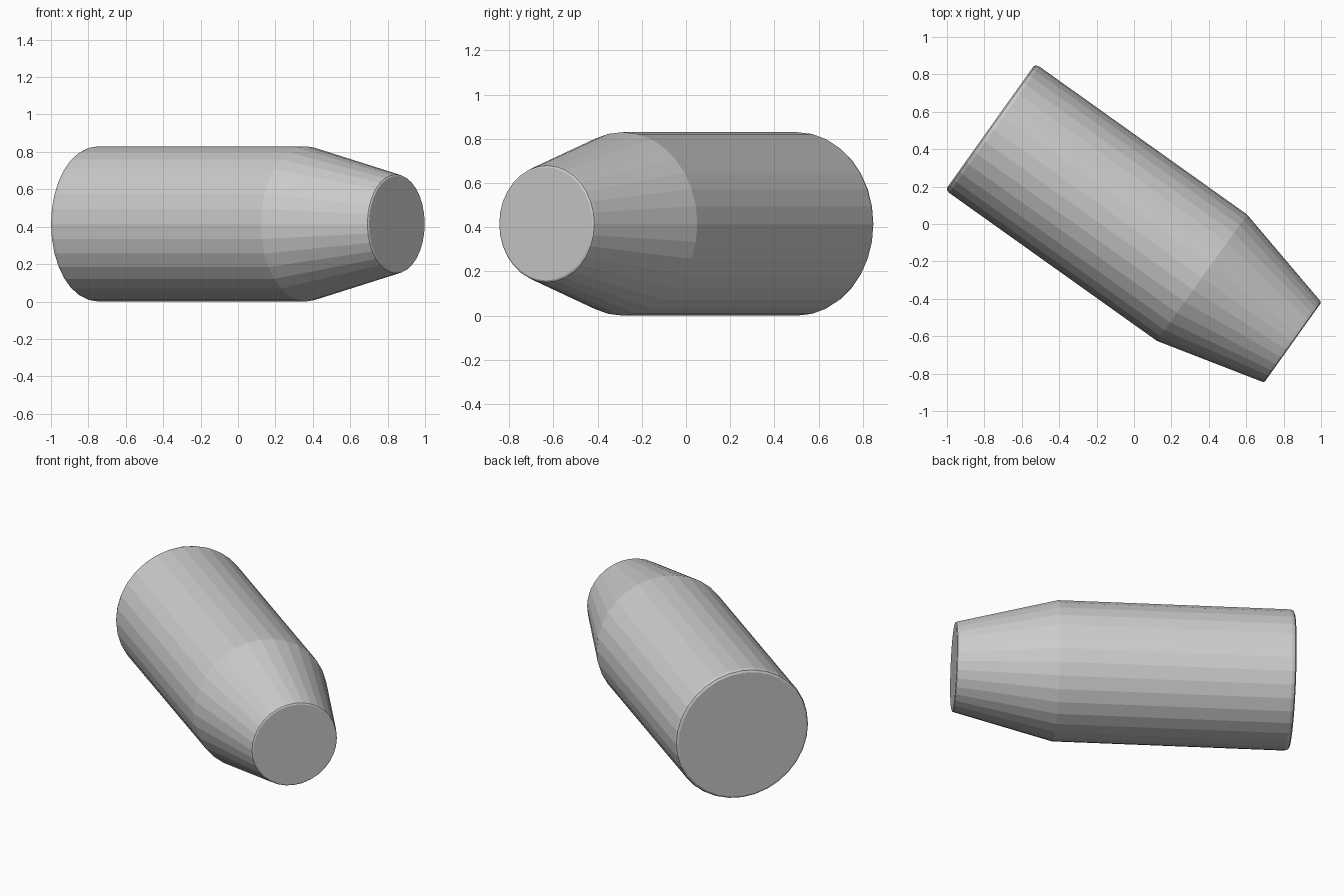
import bpy, bmesh
from math import cos, sin, pi, atan2
from mathutils import Matrix, Vector

if "Cube" in bpy.data.objects:
    bpy.data.objects.remove(bpy.data.objects["Cube"])

SIDES = 32
back = Vector((-0.768, 0.519, 0.415))
front = Vector((0.849, -0.633, 0.415))
axis = front - back
length = axis.length

# Profile along the axis: (distance from back end, radius)
profile = [
    (0.0, 0.397), (0.007, 0.409), (0.025, 0.415),      # rounded back rim
    (1.389, 0.415),                                    # shoulder
    (length - 0.018, 0.268), (length - 0.005, 0.264), (length, 0.256),  # front rim
]

# Lathe the profile around the local x axis
bm = bmesh.new()
rings = []
for s, r in profile:
    rings.append([bm.verts.new((s, r * cos(2 * pi * i / SIDES), r * sin(2 * pi * i / SIDES)))
                  for i in range(SIDES)])
for a, b in zip(rings, rings[1:]):
    for i in range(SIDES):
        j = (i + 1) % SIDES
        bm.faces.new((a[i], a[j], b[j], b[i]))

# End caps
bm.faces.new(rings[0])
bm.faces.new(rings[-1])
bmesh.ops.recalc_face_normals(bm, faces=bm.faces)

# Lay the body along its diagonal on the ground
bm.transform(Matrix.Translation(back) @ Matrix.Rotation(atan2(axis.y, axis.x), 4, 'Z'))
mesh = bpy.data.meshes.new("tapered_cylinder")
bm.to_mesh(mesh)
bm.free()
body = bpy.data.objects.new("tapered_cylinder", mesh)
bpy.context.collection.objects.link(body)
